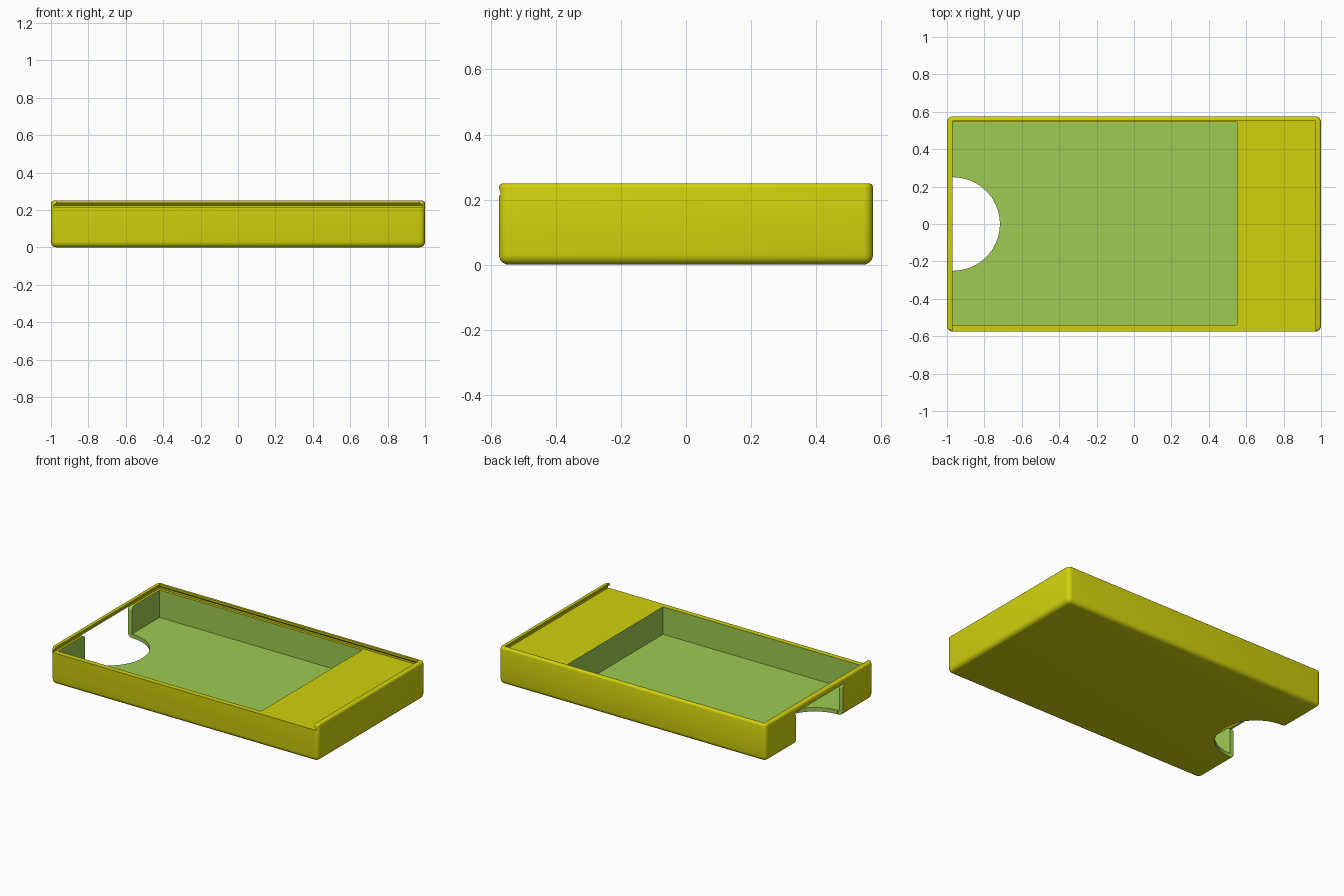
import bpy, bmesh, math

if "Cube" in bpy.data.objects:
    bpy.data.objects.remove(bpy.data.objects["Cube"])


def material(name, rgb):
    m = bpy.data.materials.new(name)
    m.diffuse_color = (*rgb, 1)
    m.use_nodes = True
    m.node_tree.nodes["Principled BSDF"].inputs["Base Color"].default_value = m.diffuse_color
    return m


YELLOW = material("mustard yellow", (0.64, 0.64, 0.004))
GREEN = material("leaf green", (0.337, 0.597, 0.082))
HX, HY, H = 1.0, 0.575, 0.25      # half length, half width, height
LEDGE = 0.213                     # floor of the lid track


def make_object(name, bm, mat):
    bmesh.ops.recalc_face_normals(bm, faces=bm.faces)
    me = bpy.data.meshes.new(name)
    bm.to_mesh(me)
    bm.free()
    me.materials.append(mat)
    ob = bpy.data.objects.new(name, me)
    bpy.context.collection.objects.link(ob)
    return ob


def loft(name, rings, mat):
    """Closed solid through rings that have equal point counts."""
    bm = bmesh.new()
    loops = [[bm.verts.new(p) for p in ring] for ring in rings]
    n = len(loops[0])
    for a, b in zip(loops, loops[1:]):
        for i in range(n):
            j = (i + 1) % n
            bm.faces.new((a[i], a[j], b[j], b[i]))
    bm.faces.new(loops[0][::-1])
    bm.faces.new(loops[-1])
    return make_object(name, bm, mat)


def rect(x0, x1, y0, y1, z):
    return [(x0, y0, z), (x1, y0, z), (x1, y1, z), (x0, y1, z)]


# Box body: large rounding below and on the corners, small rounding on top
bm = bmesh.new()
bmesh.ops.create_cube(bm, size=1)
for v in bm.verts:
    v.co = (v.co.x * 2 * HX, v.co.y * 2 * HY, (v.co.z + 0.5) * H)
lower = [e for e in bm.edges if min(v.co.z for v in e.verts) < 0.01]
bmesh.ops.bevel(bm, geom=lower, offset=0.03, segments=5, profile=0.5, affect='EDGES')
upper = [e for e in bm.edges if min(v.co.z for v in e.verts) > H - 0.001]
bmesh.ops.bevel(bm, geom=upper, offset=0.013, segments=3, profile=0.5, affect='EDGES')
body = make_object("box_body", bm, YELLOW)

# Undercut track for a sliding lid, open at the front
track = loft("lid_track_cutter", [
    rect(-x, x, -1, y, z) for x, y, z in (
        (0.985, 0.562, LEDGE), (0.985, 0.562, 0.225),
        (0.97, 0.55, 0.237), (0.97, 0.55, 0.30))], YELLOW)

# Card pocket
pocket = loft("pocket_cutter", [
    rect(-0.97, 0.55, -0.54, 0.545, z) for z in (0.027, 0.222)], GREEN)

# Thumb notch through the floor
circle = [(-0.967 + 0.25 * math.cos(2 * math.pi * i / 64),
           0.25 * math.sin(2 * math.pi * i / 64)) for i in range(64)]
thumb = loft("thumb_notch_cutter", [
    [(x, y, z) for x, y in circle] for z in (-0.1, LEDGE + 0.001)], GREEN)

# Thumb notch through the end wall, below the rim, with rounded shoulders
R = 0.03
side = [(0.25, -0.1)]
for i in range(6):
    a = math.pi / 2 * i / 5
    side.append((0.25 + R * (1 - math.cos(a)), LEDGE - R + R * math.sin(a)))
side.append((0.25 + R, LEDGE + 0.001))
profile = side + [(-y, z) for y, z in reversed(side)]
wall = loft("wall_notch_cutter", [
    [(x, y, z) for y, z in profile] for x in (-1.1, -0.962)], GREEN)

bpy.context.view_layer.objects.active = body
body.select_set(True)
for cutter in (track, pocket, thumb, wall):
    m = body.modifiers.new(cutter.name, 'BOOLEAN')
    m.operation = 'DIFFERENCE'
    m.solver = 'EXACT'
    m.material_mode = 'TRANSFER'
    m.object = cutter
    bpy.ops.object.modifier_apply(modifier=m.name)
for cutter in (track, pocket, thumb, wall):
    bpy.data.objects.remove(cutter)

bpy.ops.object.select_all(action='DESELECT')
body.select_set(True)
bpy.ops.object.shade_smooth_by_angle(angle=math.radians(35))
